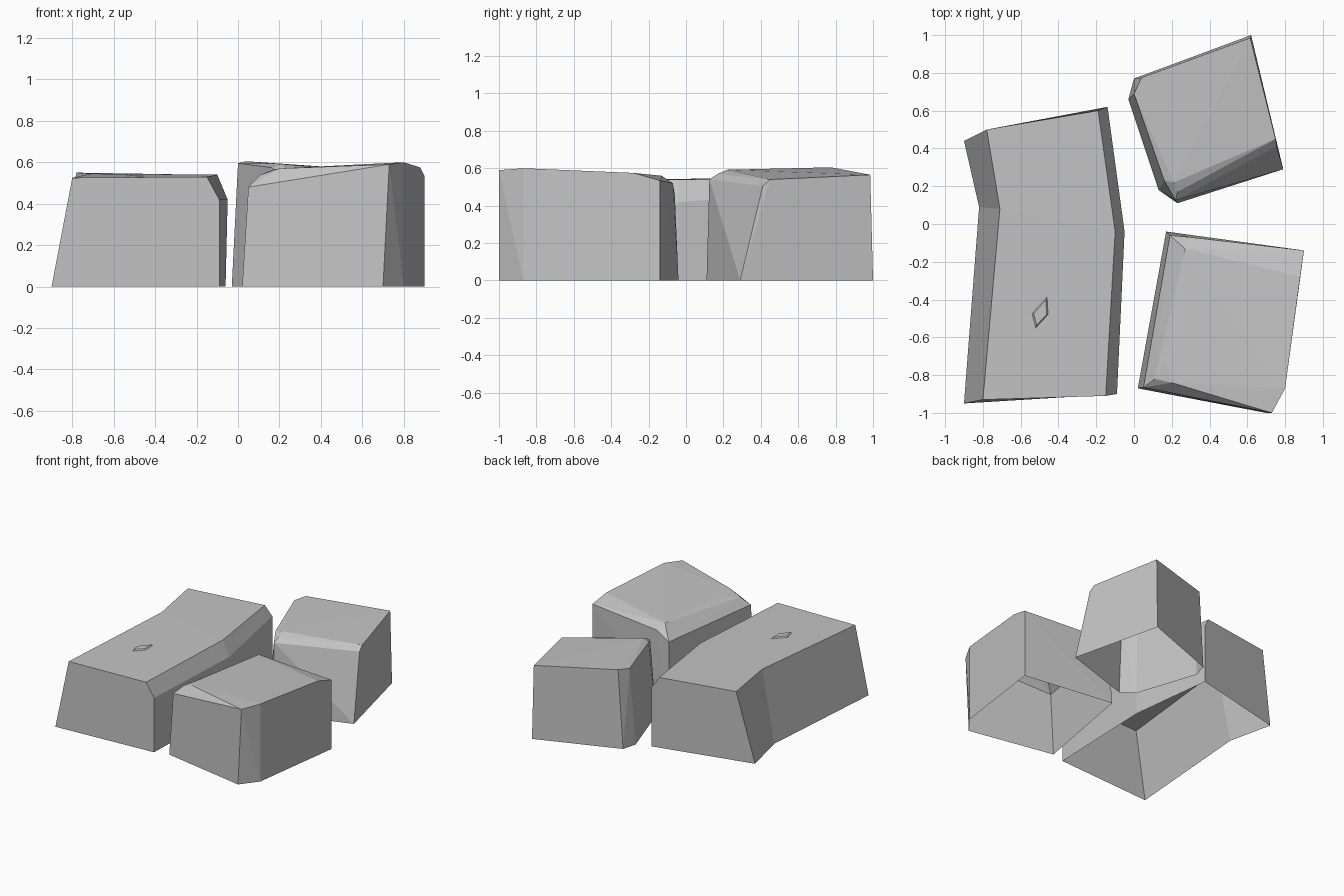
import bpy, bmesh
from mathutils import Vector

cube = bpy.data.objects.get("Cube")
if cube:
    bpy.data.objects.remove(cube, do_unlink=True)

grey = bpy.data.materials.new("stone grey")
grey.use_nodes = True
COLOUR = (0.55, 0.55, 0.55, 1)
grey.diffuse_color = COLOUR
grey.node_tree.nodes["Principled BSDF"].inputs["Base Color"].default_value = COLOUR


def finish(bm, name):
    bmesh.ops.recalc_face_normals(bm, faces=bm.faces)
    mesh = bpy.data.meshes.new(name)
    bm.to_mesh(mesh)
    bm.free()
    mesh.materials.append(grey)
    obj = bpy.data.objects.new(name, mesh)
    bpy.context.collection.objects.link(obj)
    return obj


def hewn_stone(name, base, crown):
    """Convex faceted block, open underneath."""
    bm = bmesh.new()
    for x, y in base:
        bm.verts.new((x, y, 0))
    for p in crown:
        bm.verts.new(p)
    bmesh.ops.convex_hull(bm, input=bm.verts[:])
    bmesh.ops.dissolve_limit(bm, angle_limit=0.03, verts=bm.verts[:], edges=bm.edges[:])
    under = [f for f in bm.faces if all(v.co.z < 0.001 for v in f.verts)]
    bmesh.ops.delete(bm, geom=under, context='FACES')
    return finish(bm, name)


def lofted_stone(name, sections):
    """Bent block joined from cross-sections, open underneath."""
    bm = bmesh.new()
    rings = [[bm.verts.new(p) for p in s] for s in sections]
    for a, b in zip(rings, rings[1:]):
        for i in range(len(a) - 1):
            bm.faces.new((a[i], a[i + 1], b[i + 1], b[i]))
    for end in (rings[0], rings[-1]):
        bm.faces.new(end)
    return finish(bm, name)


# Long bent stone: left foot, left top, right top, bevel, right foot
lofted_stone("long_stone", [
    [(-.90, -.95, 0), (-.80, -.93, .525), (-.15, -.91, .53), (-.09, -.90, .42), (-.09, -.90, 0)],
    [(-.82, .09, 0), (-.71, .08, .545), (-.10, -.04, .54), (-.05, -.04, .42), (-.06, -.04, 0)],
    [(-.90, .44, 0), (-.78, .50, .55), (-.19, .60, .54), (-.14, .62, .46), (-.14, .62, 0)],
])

# Front stone with worn left and back edges
hewn_stone("front_stone",
           [(.02, -.87), (.70, -1), (.80, -.87), (.90, -.14), (.17, -.04)],
           [(.05, -.865, .48), (.73, -1, .59), (.80, -.87, .60), (.88, -.28, .575),
            (.90, -.14, .535), (.19, -.06, .46), (.30, -.07, .52), (.27, -.13, .56),
            (.17, -.73, .565), (.11, -.82, .54), (.20, -.84, .57)])

# Back stone with a chamfered front edge
hewn_stone("back_stone",
           [(-.03, .66), (0, .77), (.62, 1), (.79, .29), (.23, .11), (.13, .18)],
           [(0, .69, .595), (.04, .775, .605), (.615, .985, .565), (.75, .45, .54),
            (.755, .41, .505), (.22, .125, .54), (.23, .17, .57), (.21, .22, .592),
            (.16, .23, .575)])

# Small chip on the long stone's top
chip = [Vector(p) for p in ((-.54, -.475, .534), (-.46, -.385, .534),
                            (-.455, -.48, .534), (-.52, -.55, .534))]
centre = sum(chip, Vector()) / len(chip)
bm = bmesh.new()
low = [bm.verts.new(p) for p in chip]
high = [bm.verts.new(centre + (p - centre) * 0.8 + Vector((0, 0, .009))) for p in chip]
bm.faces.new(high)
for i in range(4):
    j = (i + 1) % 4
    bm.faces.new((low[i], low[j], high[j], high[i]))
finish(bm, "surface_chip")
